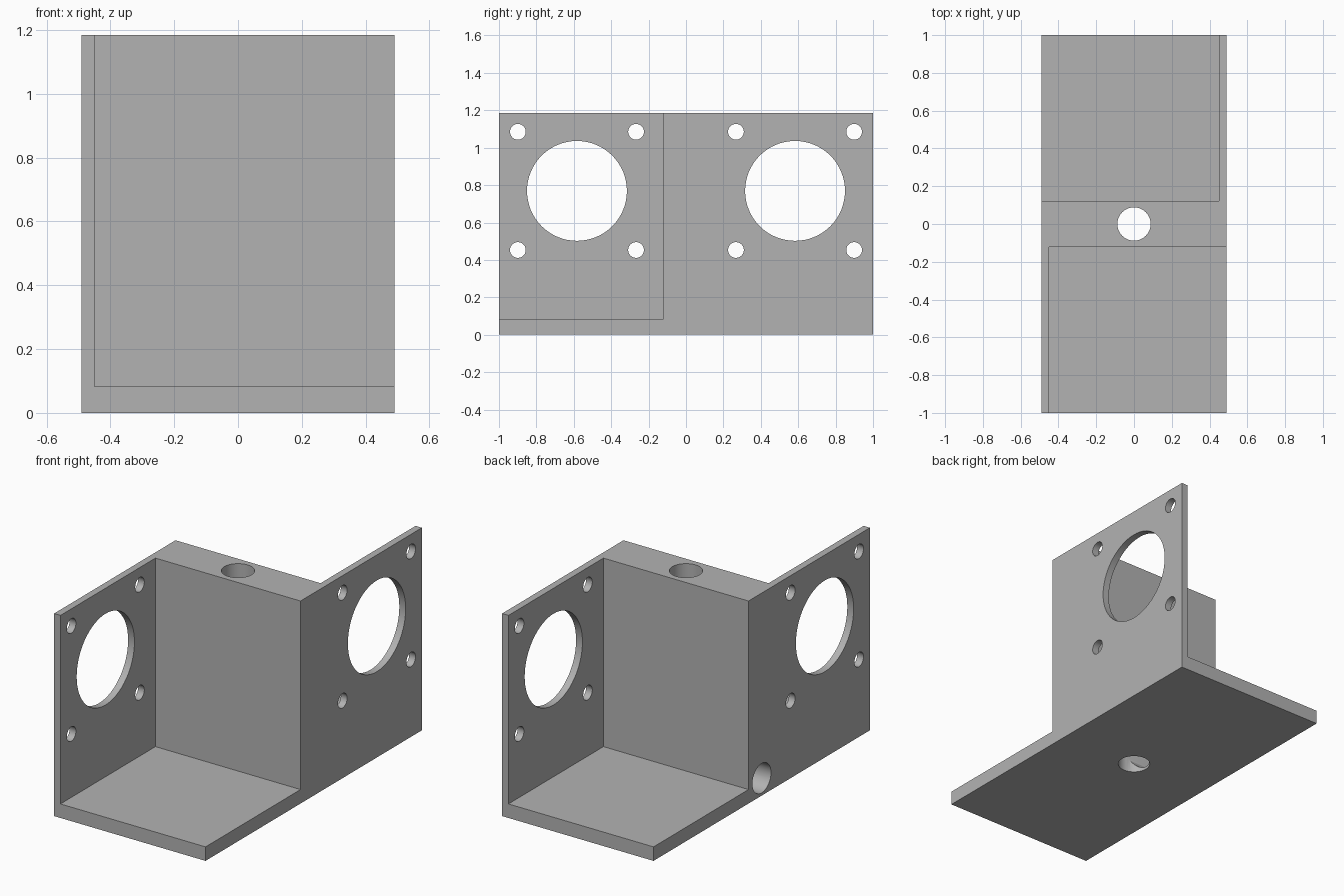
import bpy
import math

cube = bpy.data.objects.get("Cube")
if cube:
    bpy.data.objects.remove(cube, do_unlink=True)

HALF_W, HALF_L, HEIGHT = 0.49, 1.0, 1.185
FLOOR, WALL, HALF_BLOCK = 0.082, 0.041, 0.122
OVER = 0.1  # cutter overshoot

grey = bpy.data.materials.new("plain grey")
grey.use_nodes = True
grey.diffuse_color = (0.45, 0.45, 0.45, 1)
grey.node_tree.nodes["Principled BSDF"].inputs["Base Color"].default_value = grey.diffuse_color


def box(name, low, high):
    centre = [(a + b) / 2 for a, b in zip(low, high)]
    bpy.ops.mesh.primitive_cube_add(size=1, location=centre)
    obj = bpy.context.object
    obj.name = name
    obj.scale = [b - a for a, b in zip(low, high)]
    bpy.ops.object.transform_apply(location=True, rotation=False, scale=True)
    return obj


def rod(name, radius, length, centre, along_x=False):
    tilt = (0, math.pi / 2, 0) if along_x else (0, 0, 0)
    bpy.ops.mesh.primitive_cylinder_add(vertices=64, radius=radius, depth=length,
                                        location=centre, rotation=tilt)
    obj = bpy.context.object
    obj.name = name
    return obj


def cut(body, cutter):
    cutter.hide_render = True
    bpy.context.view_layer.objects.active = body
    mod = body.modifiers.new("cut", "BOOLEAN")
    mod.operation = "DIFFERENCE"
    mod.solver = "EXACT"
    mod.object = cutter
    bpy.ops.object.modifier_apply(modifier=mod.name)
    bpy.data.objects.remove(cutter, do_unlink=True)


# Solid block that the whole bracket is cut from
bracket = box("motor_bracket", (-HALF_W, -HALF_L, 0), (HALF_W, HALF_L, HEIGHT))
bracket.data.materials.append(grey)

# Two open pockets, turned half a revolution about the upright axis
for s in (1, -1):
    xs = sorted((s * (WALL - HALF_W), s * (HALF_W + OVER)))
    ys = sorted((-s * (HALF_L + OVER), -s * HALF_BLOCK))
    cut(bracket, box("pocket_cutter", (xs[0], ys[0], FLOOR),
                     (xs[1], ys[1], HEIGHT + OVER)))

# Motor opening and four screw holes in each thin wall
MOTOR_Y, MOTOR_Z, SCREW = 0.583, 0.769, 0.316
for s in (1, -1):
    x, y = s * HALF_W, s * MOTOR_Y
    cut(bracket, rod("motor_cutter", 0.267, 0.4, (x, y, MOTOR_Z), True))
    for dy in (-SCREW, SCREW):
        for dz in (-SCREW, SCREW):
            cut(bracket, rod("screw_cutter", 0.042, 0.4, (x, y + dy, MOTOR_Z + dz), True))

# Upright bore through the central block, and a side bore that meets it
cut(bracket, rod("bore_cutter", 0.088, HEIGHT + 2 * OVER, (0, 0, HEIGHT / 2)))
side = HALF_W + OVER
cut(bracket, rod("side_bore_cutter", 0.086, side, (-side / 2, 0, 0.102), True))

# Smooth bore walls, crisp edges
bpy.ops.object.select_all(action="DESELECT")
bracket.select_set(True)
bpy.context.view_layer.objects.active = bracket
bpy.ops.object.shade_smooth_by_angle(angle=math.radians(30))
